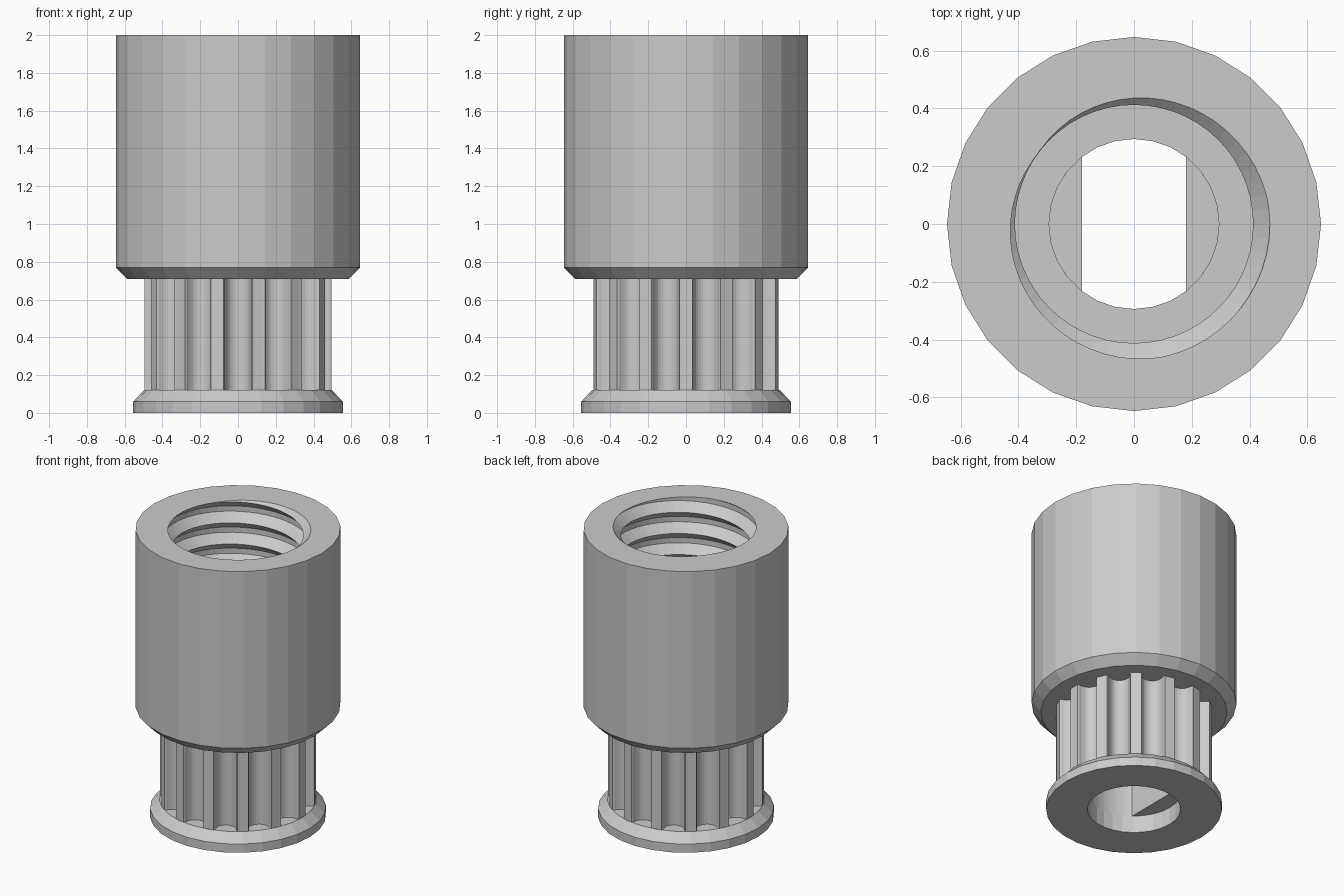
import bpy, bmesh
from math import pi, cos, sin, radians, atan2, hypot, acos

cube = bpy.data.objects.get("Cube")
if cube:
    bpy.data.objects.remove(cube)

grey = bpy.data.materials.new("plain grey")
grey.use_nodes = True
colour = (0.6, 0.6, 0.6, 1)
grey.diffuse_color = colour
grey.node_tree.nodes["Principled BSDF"].inputs["Base Color"].default_value = colour

SIDES = 28
BORE = 0.294
FLANGE_TOP, HUB_BOTTOM, FLOOR, TOP = 0.12, 0.71, 0.82, 2.0


def finish(name, bm):
    bmesh.ops.remove_doubles(bm, verts=bm.verts, dist=1e-5)
    bmesh.ops.recalc_face_normals(bm, faces=bm.faces)
    mesh = bpy.data.meshes.new(name)
    bm.to_mesh(mesh)
    bm.free()
    mesh.materials.append(grey)
    obj = bpy.data.objects.new(name, mesh)
    bpy.context.collection.objects.link(obj)
    return obj


def sweep(name, columns):
    """Join columns of (angle, [(radius, z), ...]) into a closed ring solid."""
    bm = bmesh.new()
    grid = [[bm.verts.new((r * cos(a), r * sin(a), z)) for r, z in pts]
            for a, pts in columns]
    for c0, c1 in zip(grid, grid[1:]):
        n = len(c0)
        for i in range(n):
            k = (i + 1) % n
            bm.faces.new((c0[i], c1[i], c1[k], c0[k]))
    return finish(name, bm)


# Bottom flange with a chamfered upper rim
rim = [(BORE, 0), (0.555, 0), (0.555, 0.06), (0.497, FLANGE_TOP), (BORE, FLANGE_TOP)]
sweep("bottom_flange", [(2 * pi * j / SIDES, rim) for j in range(SIDES + 1)])

# Toothed belt section: rounded grooves between narrow lands
TEETH, TIP = 14, 0.494
half_groove = [(0.088, 0), (0.076, 0.004), (0.070, 0.015), (0.068, 0.028),
               (0.064, 0.040), (0.059, 0.052), (0.053, 0.0635), (0.042, 0.075),
               (0.029, 0.083), (0.015, 0.088), (0, 0.09)]
groove = [(-w, d) for w, d in half_groove] + half_groove[-2::-1]
columns = []
for t in range(TEETH):
    centre = -pi / 2 + 2 * pi * t / TEETH
    for w, d in groove:
        x = (TIP ** 2 - w ** 2) ** 0.5 if d == 0 else TIP - d
        a, r = centre + atan2(w, x), hypot(w, x)
        columns.append((a, [(BORE, FLANGE_TOP), (r, FLANGE_TOP),
                            (r, HUB_BOTTOM), (BORE, HUB_BOTTOM)]))
sweep("belt_teeth", columns + columns[:1])

# Hub with an internal screw thread
PITCH, MINOR, MAJOR, FLANK = 0.147, 0.412, 0.47, 0.375
CREST = radians(145)


def thread_radius(turn, z):
    u = (z - TOP) / PITCH - turn
    d = abs(u - round(u))
    return min(MAJOR, MINOR + (MAJOR - MINOR) * d / FLANK)


columns = []
for j in range(2 * SIDES + 1):
    a = pi * j / SIDES
    flat = cos(pi / SIDES) if j % 2 else 1
    turn = (a - CREST) / (2 * pi)
    pts = [(r * flat, z) for r, z in ((BORE, HUB_BOTTOM), (0.588, HUB_BOTTOM),
                                      (0.647, 0.77), (0.647, TOP))]
    for m in range(2, -12, -1):
        for s in (FLANK, 0, -FLANK):
            z = max(FLOOR, min(TOP, TOP + PITCH * (turn + m + s)))
            pts.append((thread_radius(turn, z), z))
    pts.append((BORE * flat, FLOOR))
    columns.append((a, pts))
sweep("threaded_hub", columns)

# Flats on both sides of the shaft bore
FLAT_X = 0.18
reach = acos(FLAT_X / BORE)
for name, side in (("left_bore_flat", 1), ("right_bore_flat", -1)):
    bm = bmesh.new()
    arc = [reach * (k / 4 - 1) for k in range(9)]
    face = bm.faces.new([bm.verts.new((side * BORE * cos(a), BORE * sin(a), FLANGE_TOP))
                         for a in arc])
    out = bmesh.ops.extrude_face_region(bm, geom=[face])
    for v in out["geom"]:
        if isinstance(v, bmesh.types.BMVert):
            v.co.z = HUB_BOTTOM
    finish(name, bm)
